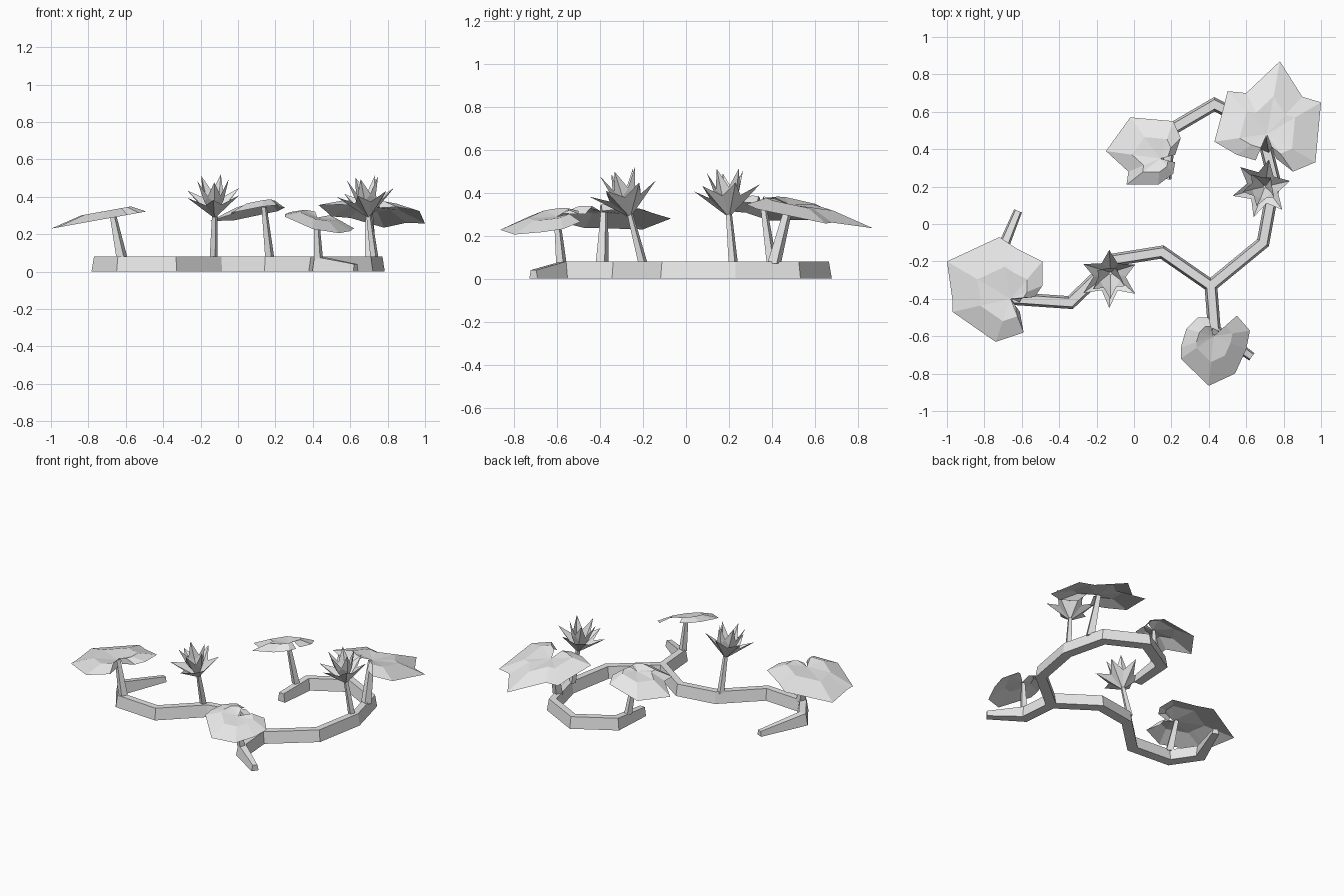
import bpy, bmesh
from math import radians, cos, sin
from mathutils import Vector, Matrix

if "Cube" in bpy.data.objects:
    bpy.data.objects.remove(bpy.data.objects["Cube"])

grey = bpy.data.materials.new("light_grey")
grey.use_nodes = True
grey.diffuse_color = (0.8, 0.8, 0.8, 1)
grey.node_tree.nodes["Principled BSDF"].inputs["Base Color"].default_value = grey.diffuse_color


def finish(name, bm, fix_normals=False):
    if fix_normals:
        bmesh.ops.recalc_face_normals(bm, faces=bm.faces)
    mesh = bpy.data.meshes.new(name)
    bm.to_mesh(mesh)
    bm.free()
    mesh.materials.append(grey)
    obj = bpy.data.objects.new(name, mesh)
    bpy.context.collection.objects.link(obj)
    return obj


def skin(name, rings):
    """Closed tube through rings of equal length."""
    bm = bmesh.new()
    rows = [[bm.verts.new(p) for p in ring] for ring in rings]
    for a, b in zip(rows, rows[1:]):
        for i in range(len(a)):
            j = (i + 1) % len(a)
            bm.faces.new((a[i], a[j], b[j], b[i]))
    bm.faces.new(rows[0])
    bm.faces.new(rows[-1])
    return finish(name, bm, True)


def root(name, path, start_height, end_height, height=0.08, low=0.034, top=0.022):
    """Mitred trapezoid bar lying on the ground, thinner at its tips."""
    pts = [Vector(p) for p in path]
    rings = []
    for i, p in enumerate(pts):
        before = (p - pts[i - 1]).normalized() if i else None
        after = (pts[i + 1] - p).normalized() if i + 1 < len(pts) else None
        along = ((before or after) + (after or before)).normalized()
        side = Vector((-along.y, along.x))
        mitre = 1 / max(0.5, along.dot(after or before))
        h = start_height if i == 0 else end_height if i == len(pts) - 1 else height
        narrow = 0.4 + 0.6 * h / height
        rings.append([(*(p + side * w * mitre * narrow), z)
                      for w, z in ((-low, 0), (low, 0), (top, h), (-top, h))])
    return skin(name, rings)


def stem(name, base, tip, wide=0.026, thin=0.015):
    """Square post narrowing upward."""
    rings = []
    for (x, y, z), r in ((base, wide), (tip, thin)):
        rings.append([(x + r * cos(radians(a)), y + r * sin(radians(a)), z)
                      for a in (20, 110, 200, 290)])
    return skin(name, rings)


def leaf(name, hub, outline, middle, height, slope, droop=0.03):
    """Notched pad fanned round its hub, with a raised inner ring."""
    def plane(p):
        return height + (p.x - middle[0]) * slope[0] + (p.y - middle[1]) * slope[1]
    bm = bmesh.new()
    c = Vector(hub)
    centre = bm.verts.new((*c, plane(c) - 0.005))
    inner, outer = [], []
    for xy in outline:
        p = Vector(xy)
        q = c.lerp(p, 0.52)
        inner.append(bm.verts.new((*q, plane(q) + 0.012)))
        outer.append(bm.verts.new((*p, plane(p) - droop)))
    for i in range(len(outline) - 1):
        bm.faces.new((centre, inner[i + 1], inner[i]))
        bm.faces.new((inner[i], inner[i + 1], outer[i + 1], outer[i]))
    return finish(name, bm)


def flower(name, base, lean, turn):
    """Two whorls of folded, pointed petals."""
    bm = bmesh.new()
    tilt = Matrix.Rotation(radians(lean[0]), 4, 'X') @ Matrix.Rotation(radians(lean[1]), 4, 'Y')
    move = Matrix.Translation(base) @ tilt
    # count, start angle, petal half width, middle (r, z), edge (r, z), tip (r, z)
    whorls = ((6, 0, 0.045, (0.075, 0.065), (0.07, 0.09), (0.16, 0.14)),
              (5, 30, 0.036, (0.055, 0.1), (0.045, 0.13), (0.09, 0.22)))
    for count, start, half, mid, edge, tip in whorls:
        for k in range(count):
            spin = move @ Matrix.Rotation(radians(turn + start + 360 * k / count), 4, 'Z')
            foot, ridge, left, right, point = [
                bm.verts.new(spin @ Vector(v)) for v in
                ((0, 0, 0), (mid[0], 0, mid[1]), (edge[0], half, edge[1]),
                 (edge[0], -half, edge[1]), (tip[0], 0, tip[1]))]
            for tri in ((foot, ridge, left), (foot, right, ridge),
                        (ridge, point, left), (ridge, right, point)):
                bm.faces.new(tri)
    return finish(name, bm)


# Creeping root and its side branch
root("main_root", [(-0.62, 0.07), (-0.745, -0.23), (-0.63, -0.4), (-0.34, -0.42),
                   (-0.1, -0.19), (0.15, -0.15), (0.41, -0.33), (0.69, -0.1),
                   (0.75, 0.23), (0.68, 0.51), (0.43, 0.64), (0.19, 0.5),
                   (0.17, 0.24)], 0.035, 0.06)
root("branch_root", [(0.41, -0.32), (0.43, -0.57), (0.63, -0.71)], 0.08, 0.04)

# Leaf stems and flower stems
stem("right_leaf_stem", (-0.62, -0.39, 0.07), (-0.67, -0.38, 0.31), 0.032, 0.018)
stem("back_leaf_stem", (0.17, 0.4, 0.07), (0.14, 0.36, 0.345), 0.026)
stem("left_leaf_stem", (0.71, 0.41, 0.07), (0.7, 0.48, 0.34), 0.034, 0.02)
stem("front_leaf_stem", (0.43, -0.58, 0.07), (0.42, -0.6, 0.28), 0.026)
stem("right_flower_stem", (-0.13, -0.2, 0.07), (-0.125, -0.26, 0.3), 0.023)
stem("left_flower_stem", (0.73, 0.22, 0.07), (0.7, 0.2, 0.3), 0.023)

# Leaves, outlined clockwise from one side of the notch to the other
leaf("right_leaf", (-0.66, -0.4),
     [(-0.61, -0.47), (-0.59, -0.58), (-0.74, -0.63), (-0.97, -0.47), (-0.97, -0.41),
      (-1, -0.2), (-0.72, -0.07), (-0.63, -0.13), (-0.49, -0.2), (-0.49, -0.33),
      (-0.53, -0.39), (-0.62, -0.4)],
     (-0.72, -0.34), 0.31, (0.18, 0))
leaf("back_leaf", (0.14, 0.35),
     [(0.22, 0.33), (0.21, 0.27), (0.13, 0.21), (-0.04, 0.21), (-0.03, 0.28),
      (-0.15, 0.39), (-0.02, 0.57), (0.21, 0.55), (0.25, 0.46), (0.22, 0.37)],
     (0.07, 0.38), 0.345, (0.2, -0.12))
leaf("left_leaf", (0.71, 0.48),
     [(0.65, 0.34), (0.55, 0.37), (0.43, 0.44), (0.47, 0.59), (0.5, 0.71), (0.6, 0.7),
      (0.78, 0.87), (0.9, 0.68), (1, 0.65), (0.97, 0.33), (0.85, 0.28), (0.76, 0.35)],
     (0.72, 0.55), 0.335, (-0.1, -0.2))
leaf("front_leaf", (0.425, -0.6),
     [(0.55, -0.49), (0.62, -0.57), (0.6, -0.67), (0.54, -0.8), (0.4, -0.865),
      (0.25, -0.72), (0.25, -0.66), (0.28, -0.56), (0.34, -0.5), (0.4, -0.5)],
     (0.43, -0.64), 0.285, (-0.25, 0.2), 0.02)

# Flowers
flower("right_flower", (-0.125, -0.26, 0.285), (14, -3), 30)
flower("left_flower", (0.7, 0.2, 0.285), (4, -8), 15)
